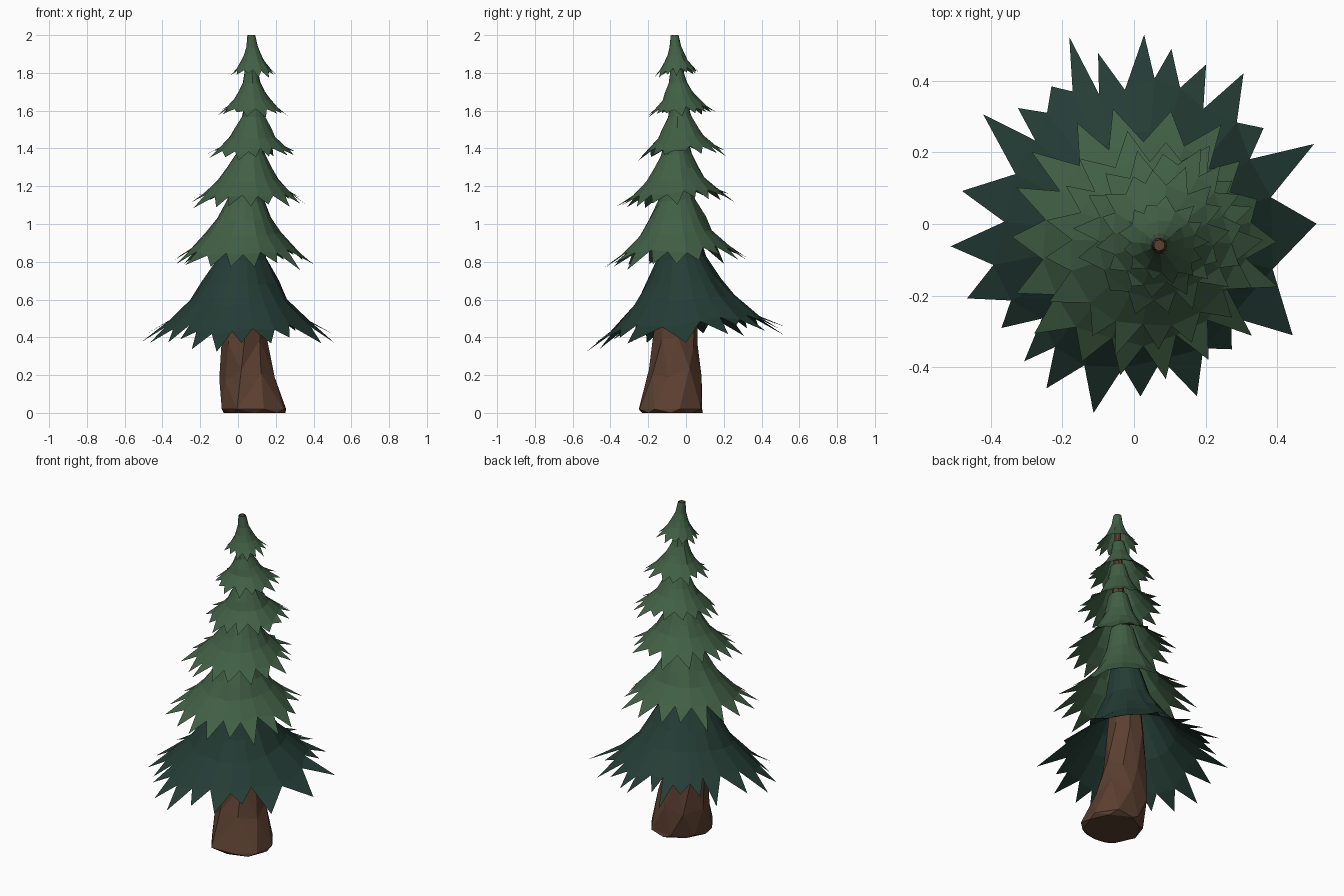
import bpy
import bmesh
import random
from math import sin, cos, radians, pi
from mathutils import Vector

random.seed(7)

cube = bpy.data.objects.get("Cube")
if cube:
    bpy.data.objects.remove(cube, do_unlink=True)


def make_material(name, rgb):
    mat = bpy.data.materials.new(name)
    mat.use_nodes = True
    colour = (*rgb, 1.0)
    mat.diffuse_color = colour
    shader = mat.node_tree.nodes["Principled BSDF"]
    shader.inputs["Base Color"].default_value = colour
    shader.inputs["Roughness"].default_value = 0.9
    return mat


bark = make_material("bark brown", (0.105, 0.05, 0.03))
needles = make_material("needle green", (0.053, 0.115, 0.06))
dark_needles = make_material("dark needle green", (0.018, 0.046, 0.036))


def finish(bm, name, mat):
    mesh = bpy.data.meshes.new(name)
    bm.to_mesh(mesh)
    bm.free()
    mesh.materials.append(mat)
    obj = bpy.data.objects.new(name, mesh)
    bpy.context.collection.objects.link(obj)
    return obj


def bridge(bm, lower, upper):
    """Join two equal rings of vertices with quads."""
    count = len(lower)
    for i in range(count):
        j = (i + 1) % count
        bm.faces.new((lower[i], lower[j], upper[j], upper[i]))


# Trunk: a leaning, tapering, faceted column with a flared foot
def make_trunk():
    # x, y, z, radius
    path = [(0.09, -0.08, 0, 0.165), (0.09, -0.08, 0.02, 0.185),
            (0.05, -0.06, 0.2, 0.145), (0.03, -0.05, 0.38, 0.12),
            (0.025, -0.04, 0.62, 0.1), (0.03, -0.04, 1.0, 0.065),
            (0.075, -0.045, 1.5, 0.035), (0.072, -0.055, 1.8, 0.021),
            (0.07, -0.06, 2.0, 0.016)]
    sides = 8
    bm = bmesh.new()
    rings = []
    for level, (x, y, z, radius) in enumerate(path):
        ring = []
        middle = 1 < level < len(path) - 2
        for i in range(sides):
            angle = 2 * pi * (i + 0.35 * level) / sides
            r = radius * random.uniform(0.92, 1.08)
            dz = random.uniform(-0.3, 0.3) * radius if middle else 0
            ring.append(bm.verts.new((x + r * cos(angle), y + r * sin(angle), z + dz)))
        rings.append(ring)
    for lower, upper in zip(rings, rings[1:]):
        bridge(bm, lower, upper)
    bm.faces.new(rings[0][::-1])
    bm.faces.new(rings[-1])
    bmesh.ops.triangulate(bm, faces=[f for f in bm.faces if len(f.verts) == 4])
    return finish(bm, "trunk", bark)


# Branch tier: a flaring open skirt that ends in pointed leaves
# Profile as (share of height, share of radius), from the top down
PROFILE = [(1.0, 0.17), (0.7, 0.25), (0.5, 0.38), (0.34, 0.5)]


def make_tier(name, mat, low, high, radius, tips, tilt):
    low, high = Vector(low), Vector(high)
    bm = bmesh.new()

    def point(angle, share, height):
        centre = low.lerp(high, height)
        r = share * radius
        z = centre.z + tilt * r * sin(angle)
        return bm.verts.new((centre.x + r * cos(angle), centre.y + r * sin(angle), z))

    # Notches sit halfway between neighbouring tips
    count = len(tips)
    notches = []
    for i in range(count):
        before = tips[i - 1][0] - (2 * pi if i == 0 else 0)
        notches.append((before + tips[i][0]) / 2)

    rings = [[point(a, share * random.uniform(0.95, 1.05), height) for a in notches]
             for height, share in PROFILE]
    edge = []
    for a in notches:
        share = random.uniform(0.69, 0.8)
        edge.append(point(a, share, 0.12 + (0.78 - share) * 0.6))
    rings.append(edge)
    for upper, lower in zip(rings, rings[1:]):
        bridge(bm, lower, upper)

    # One pointed leaf over each gap between notches
    for i, (angle, share) in enumerate(tips):
        drop = (1 - share) * 0.5 + random.uniform(-0.04, 0.04)
        tip = point(angle, share, drop)
        bm.faces.new((edge[i], tip, edge[(i + 1) % count]))
    return finish(bm, name, mat)


def random_tips(count):
    step = 2 * pi / count
    return [(step * (i + random.uniform(-0.22, 0.22)), random.uniform(0.88, 1.05))
            for i in range(count)]


make_trunk()

# Lowest tier: uneven leaves given as degrees and reach
reach = [(0, .51), (24, .55), (37, .45), (54, .52), (66, .49), (78, .5), (87, .53),
         (102, .49), (109, .55), (121, .45), (135, .46), (144, .52), (169, .49),
         (187, .515), (204, .51), (218, .47), (231, .49), (242, .52), (258, .54),
         (272, .48), (290, .51), (308, .44), (325, .54)]
lowest = [(radians(angle), r / 0.52) for angle, r in reach]
make_tier("lowest_branches", dark_needles, (0, 0, 0.39), (0.03, -0.04, 1.0),
          0.52, lowest, 0.1)

# Upper tiers: low centre, high centre, radius, leaf count
tiers = [
    ((0.02, -0.05, 0.79), (0.045, -0.05, 1.27), 0.39, 18),
    ((0.05, -0.055, 1.11), (0.07, -0.05, 1.48), 0.315, 17),
    ((0.08, -0.02, 1.36), (0.08, -0.04, 1.66), 0.245, 16),
    ((0.075, -0.025, 1.58), (0.07, -0.05, 1.82), 0.19, 15),
    ((0.085, -0.045, 1.79), (0.07, -0.06, 2.0), 0.125, 13),
]
for number, (low, high, radius, leaves) in enumerate(tiers, start=2):
    make_tier(f"branches_tier_{number}", needles, low, high, radius,
              random_tips(leaves), 0.07)
